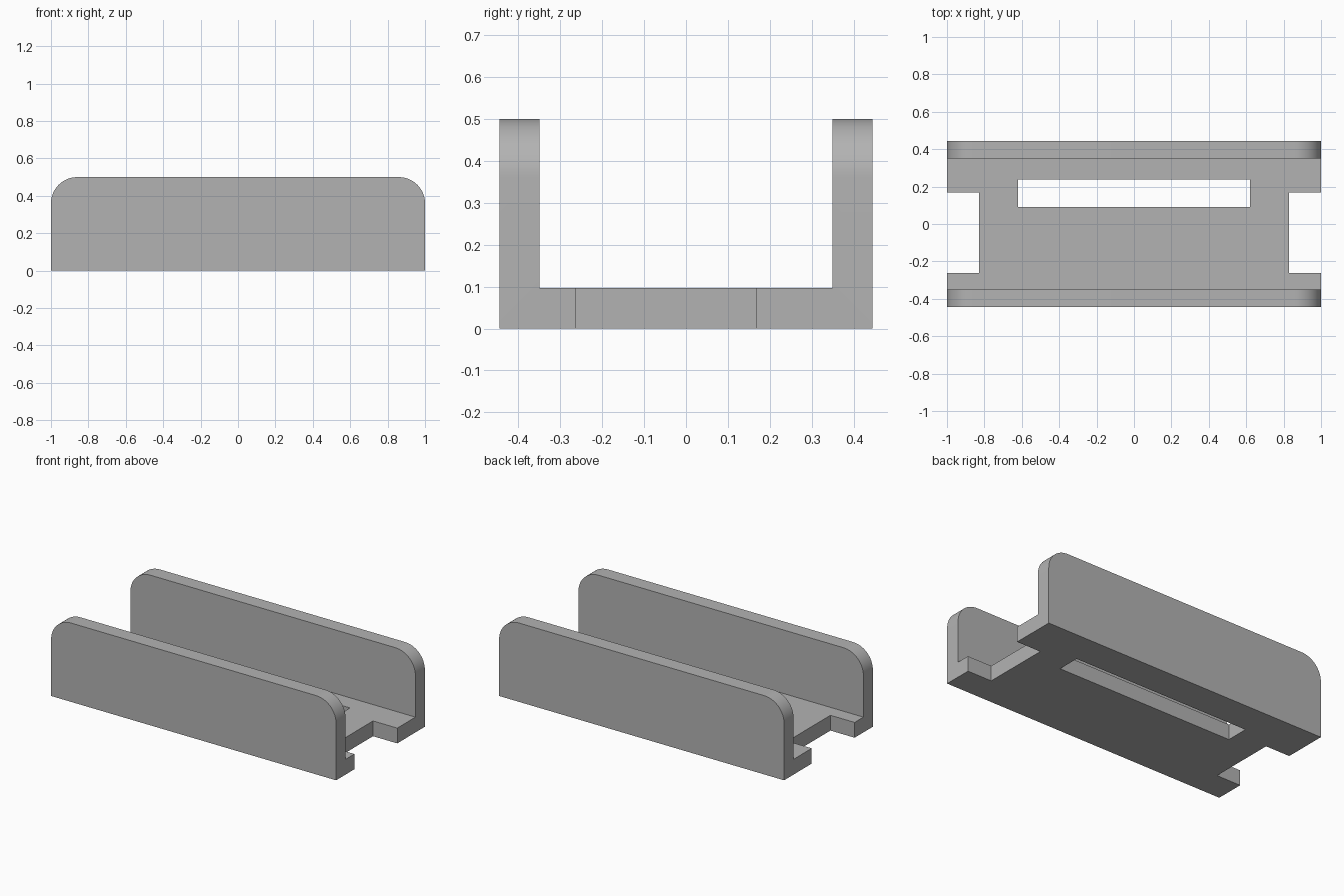
import bpy, bmesh

LENGTH, WIDTH, HEIGHT = 2.0, 0.89, 0.5
WALL, FLOOR, RADIUS = 0.095, 0.097, 0.14

cube = bpy.data.objects.get("Cube")
if cube:
    bpy.data.objects.remove(cube, do_unlink=True)

grey = bpy.data.materials.new("light grey")
grey.use_nodes = True
color = (0.45, 0.45, 0.45, 1)
grey.diffuse_color = color
grey.node_tree.nodes["Principled BSDF"].inputs["Base Color"].default_value = color


def add_object(name, bm):
    bmesh.ops.recalc_face_normals(bm, faces=bm.faces)
    mesh = bpy.data.meshes.new(name)
    bm.to_mesh(mesh)
    bm.free()
    mesh.materials.append(grey)
    obj = bpy.data.objects.new(name, mesh)
    bpy.context.collection.objects.link(obj)
    return obj


def cut_box(target, name, x0, x1, y0, y1):
    """Cut a straight opening through the floor of the target."""
    bm = bmesh.new()
    bmesh.ops.create_cube(bm, size=1)
    for v in bm.verts:
        v.co.x = x1 if v.co.x > 0 else x0
        v.co.y = y1 if v.co.y > 0 else y0
        v.co.z = 0.2 if v.co.z > 0 else -0.1
    cutter = add_object(name, bm)
    cutter.hide_render = True
    cutter.hide_set(True)
    mod = target.modifiers.new(name, "BOOLEAN")
    mod.operation = "DIFFERENCE"
    mod.solver = "EXACT"
    mod.object = cutter
    bpy.context.view_layer.objects.active = target
    bpy.ops.object.modifier_apply(modifier=mod.name)
    bpy.data.objects.remove(cutter, do_unlink=True)


# U-shaped channel: cross-section swept along x
w, i = WIDTH / 2, WIDTH / 2 - WALL
profile = [(-w, 0), (w, 0), (w, HEIGHT), (i, HEIGHT),
           (i, FLOOR), (-i, FLOOR), (-i, HEIGHT), (-w, HEIGHT)]
bm = bmesh.new()
face = bm.faces.new([bm.verts.new((-LENGTH / 2, y, z)) for y, z in profile])
swept = bmesh.ops.extrude_face_region(bm, geom=[face])["geom"]
bmesh.ops.translate(bm, vec=(LENGTH, 0, 0),
                    verts=[g for g in swept if isinstance(g, bmesh.types.BMVert)])
bmesh.ops.recalc_face_normals(bm, faces=bm.faces)

# Rounded upper corners at both ends of each wall
corners = [e for e in bm.edges
           if all(v.co.z > HEIGHT - 0.01 for v in e.verts)
           and abs(e.verts[0].co.x - e.verts[1].co.x) < 0.01]
bmesh.ops.bevel(bm, geom=corners, offset=RADIUS, offset_type="OFFSET",
                segments=16, profile=0.5, affect="EDGES")
channel = add_object("channel_bracket", bm)

# Long slot in the floor and a notch at each end
cut_box(channel, "floor_slot", -0.62, 0.62, 0.092, 0.237)
cut_box(channel, "left_notch", 0.83, 1.1, -0.262, 0.168)
cut_box(channel, "right_notch", -1.1, -0.83, -0.262, 0.168)

# Smooth the rounded corners, keep the other edges sharp
bpy.ops.object.select_all(action="DESELECT")
channel.select_set(True)
bpy.context.view_layer.objects.active = channel
bpy.ops.object.shade_smooth_by_angle(angle=0.5)
